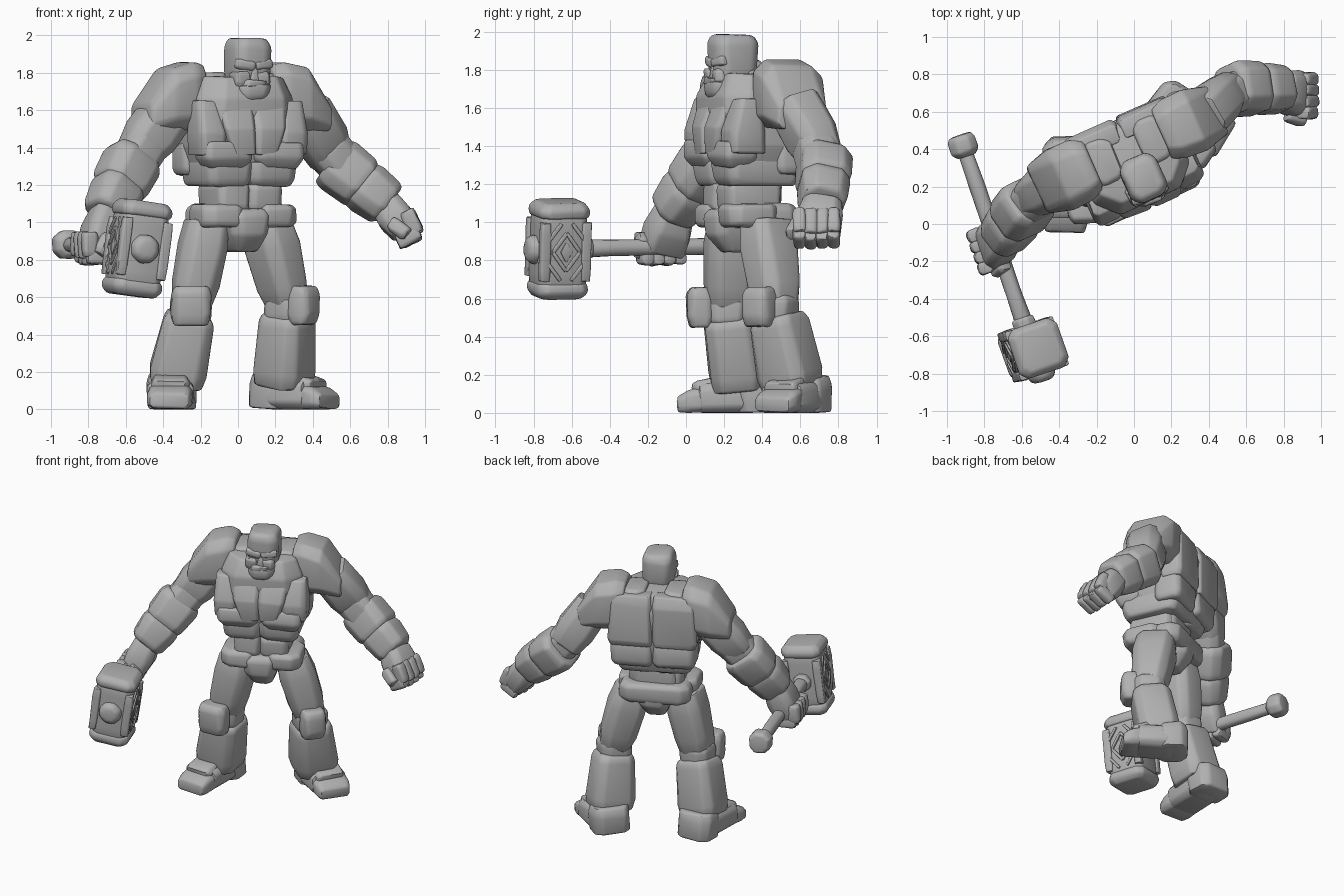
import bpy, bmesh, math, random
from mathutils import Vector as V

random.seed(4)
if "Cube" in bpy.data.objects:
    bpy.data.objects.remove(bpy.data.objects["Cube"], do_unlink=True)

GREY = (0.44, 0.44, 0.44, 1)
stone_mat = bpy.data.materials.new("grey stone")
stone_mat.use_nodes = True
stone_mat.diffuse_color = GREY
bsdf = stone_mat.node_tree.nodes["Principled BSDF"]
bsdf.inputs["Base Color"].default_value = GREY
parts = []
UP = V((0, 0, 1))


def stone(name, a, b, rows, front, cham=0.22, bevel=0.016, jitter=0.006):
    """Chiselled block lofted from a to b; rows are (t, width, depth, shift_u, shift_v)."""
    a, b = V(a), V(b)
    axis = (b - a).normalized()
    u = axis.cross(V(front)).normalized()
    v = u.cross(axis)
    bm = bmesh.new()
    rings = []
    for t, w, d, *shift in rows:
        su, sv = shift if shift else (0, 0)
        c = cham * min(w, d)
        x, y = w / 2, d / 2
        corners = [(x, y - c), (x - c, y), (c - x, y), (-x, y - c),
                   (-x, c - y), (c - x, -y), (x - c, -y), (x, c - y)]
        ring = []
        for px, py in corners:
            p = a.lerp(b, t) + u * (px + su) + v * (py + sv)
            p += V([random.uniform(-jitter, jitter) for _ in range(3)])
            p.z = max(p.z, 0)
            ring.append(bm.verts.new(p))
        rings.append(ring)
    for low, high in zip(rings, rings[1:]):
        for i in range(8):
            j = (i + 1) % 8
            bm.faces.new((low[i], low[j], high[j], high[i]))
    bm.faces.new(rings[0])
    bm.faces.new(rings[-1])
    bmesh.ops.recalc_face_normals(bm, faces=bm.faces)
    sharp = [e for e in bm.edges if e.calc_face_angle(0) > 0.3]
    bmesh.ops.bevel(bm, geom=sharp, offset=bevel, segments=2, profile=0.5,
                    affect='EDGES', clamp_overlap=True)
    mesh = bpy.data.meshes.new(name)
    bm.to_mesh(mesh)
    bm.free()
    mesh.materials.append(stone_mat)
    ob = bpy.data.objects.new(name, mesh)
    bpy.context.collection.objects.link(ob)
    parts.append(ob)
    return ob


def bulge(w, d, end=0.86):
    """Rows of a block that is slightly narrower at both ends."""
    return [(0, w * end, d * end), (0.2, w, d), (0.8, w, d), (1, w * end, d * end)]


# Body frame: the torso is turned towards its left
YAW = math.radians(24)
LEFT = V((math.cos(YAW), math.sin(YAW), 0))
FRONT = V((math.sin(YAW), -math.cos(YAW), 0))


def body(x, y, z):
    return V((0, 0.32, z)) + LEFT * x + FRONT * y


def upright(name, x, y, z0, z1, rows, **kw):
    return stone(name, body(x, y, z0), body(x, y, z1), rows, FRONT, **kw)


# Torso core, waist and pelvis
upright("chest_core", 0, -.02, 1.2, 1.78,
        [(0, .44, .36), (.35, .58, .44), (.8, .56, .47), (1, .46, .38)])
upright("waist_core", 0, 0, 1.0, 1.25, bulge(.37, .29))
upright("belt_back", 0, -.08, .96, 1.1, bulge(.49, .25))
upright("pelvis", 0, .01, .84, 1.07,
        [(0, .13, .26), (.4, .21, .4), (.85, .26, .42), (1, .21, .37)])
upright("neck", 0, .04, 1.55, 1.78, bulge(.19, .2))

for s, side in ((-1, "right_"), (1, "left_")):
    # Chest plates: an inner wedge, an outer shard and the lower curve
    upright(side + "inner_chest", s * .098, .15, 1.36, 1.635,
            [(0, .12, .2, -s * .035, 0), (.5, .18, .21, -s * .01, 0),
             (1, .2, .14, 0, -.02)], cham=.12)
    upright(side + "outer_chest", s * .235, .125, 1.36, 1.65,
            [(0, .16, .2), (.4, .17, .21), (1, .12, .14, s * .01, -.02)], cham=.18)
    upright(side + "lower_chest", s * .15, .15, 1.285, 1.43,
            [(0, .2, .13), (.4, .285, .2), (1, .28, .18)], cham=.15)
    # Ribs, belly, belt and back plates
    upright(side + "rib", s * .125, .0, 1.19, 1.33,
            [(0, .24, .36), (.25, .26, .41), (1, .28, .44)], cham=.15)
    upright(side + "back_rib", s * .145, -.15, 1.25, 1.42,
            [(0, .26, .16), (.2, .29, .2), (1, .3, .2)], cham=.15)
    upright(side + "belly", s * .093, .03, 1.06, 1.21, bulge(.19, .31, .94), cham=.15)
    upright(side + "belt", s * .15, .06, .97, 1.1, bulge(.25, .29))
    upright(side + "back_plate", s * .152, -.19, 1.41, 1.78,
            [(0, .29, .14), (.12, .305, .16), (.8, .3, .16), (1, .28, .1)], cham=.15)
    upright(side + "neck_muscle", s * .16, -.08, 1.6, 1.8,
            [(0, .24, .34), (.6, .2, .32), (1, .14, .22, -s * .02, 0)])
    # Shoulder pad: tall inner edge, long slope down to the outer edge
    stone(side + "shoulder_pad", body(s * .2, -.085, 1.66), body(s * .53, -.085, 1.66),
          [(0, .29, .28, -s * .035, 0), (.2, .36, .345, -s * .015, 0),
           (.6, .34, .355, s * .005, 0), (1, .14, .28, s * .1, 0)],
          FRONT, cham=.2, bevel=.022)
    # Cheek and brow ridge
    upright(side + "cheek", s * .055, .155, 1.73, 1.805, bulge(.09, .115), bevel=.014)
    stone(side + "brow", body(.01, .19, 1.835), body(.01 + s * .105, .175, 1.85),
          bulge(.055, .055), FRONT, bevel=.016, jitter=.003)

# Head
upright("skull", .015, .09, 1.7, 1.985,
        [(0, .18, .2), (.4, .215, .24), (.85, .22, .25), (1, .17, .19)],
        cham=.2, bevel=.02)
upright("jaw", .01, .13, 1.635, 1.735,
        [(0, .11, .13), (.35, .165, .195), (1, .185, .215)], cham=.2)
upright("upper_lip", .01, .13, 1.725, 1.76, bulge(.16, .2), bevel=.01)
upright("nose", .01, .18, 1.75, 1.83, [(0, .055, .07), (1, .04, .05)], bevel=.008,
        jitter=.002)

# Legs: hip, knee, ankle, knee pad centre, heel, toe, facing direction, pad width
legs = {
    "right_": ((-.165, .25, 1.0), (-.25, .22, .56), (-.335, .27, .13), (-.25, .075),
               (-.355, .37), (-.365, -.045), V((.05, -1, 0)), .21),
    "left_": ((.15, .42, 1.0), (.265, .47, .56), (.245, .56, .13), (.35, .385),
              (.185, .635), (.49, .45), V((.82, -.57, 0)), .17),
}
for side, (hip, knee, ankle, pad, heel, toe, face, pad_w) in legs.items():
    stone(side + "thigh", hip, knee,
          [(0, .22, .26), (.3, .25, .28), (.75, .24, .25), (1, .2, .21)],
          face + FRONT * .7)
    stone(side + "knee_joint", V(knee) + UP * .06, V(knee) - UP * .1, bulge(.22, .22), face)
    stone(side + "knee_pad", (*pad, .45), (*pad, .66),
          [(0, pad_w * .85, .1), (.25, pad_w, .14), (.8, pad_w, .14), (1, pad_w * .85, .1)],
          face, bevel=.02)
    shin_top = V(knee).lerp(V(ankle), .12)
    stone(side + "shin", shin_top, ankle,
          [(0, .23, .23), (.1, .27, .26), (.8, .3, .28), (1, .28, .26)], face, cham=.18)
    heel, toe = V((*heel, .09)), V((*toe, .09))
    stone(side + "heel", heel - UP * .09, heel + UP * .1 + face * .02,
          [(0, .25, .2), (.7, .26, .22), (1, .24, .19)], face)
    stone(side + "foot", heel, heel.lerp(toe, .72),
          [(0, .22, .17), (.2, .25, .19), (1, .25, .16, 0, -.012)], UP)
    stone(side + "toe_cap", heel.lerp(toe, .66), toe,
          [(0, .24, .14, 0, -.02), (.6, .24, .12, 0, -.03), (1, .21, .08, 0, -.045)], UP)
    stone(side + "instep", heel.lerp(toe, .45) + UP * .06, heel.lerp(toe, .8) + UP * .03,
          bulge(.2, .08), UP)

# Arms: shoulder, elbow, wrist, fist centre, then knuckle row, outward and down directions
GRIP = V((.324, -.946, -.017))
arms = {
    "right_": ((-.35, .26, 1.62), (-.55, .14, 1.35), (-.71, -.08, 1.04),
               V((-.77, -.13, .88)), GRIP, V((-.95, -.32, 0)), -UP),
    "left_": ((.36, .56, 1.62), (.5, .72, 1.33), (.81, .72, 1.09),
              V((.88, .685, .975)), V((0, -1, 0)), V((.9, 0, .43)), V((.43, 0, -.9))),
}
for side, (shoulder, elbow, wrist, fist, row, out, down) in arms.items():
    sh, el, wr = V(shoulder), V(elbow), V(wrist)
    stone(side + "upper_arm", sh, el, [(0, .25, .25), (.6, .265, .25), (1, .21, .2)], FRONT)
    stone(side + "elbow", el.lerp(sh, .35), el.lerp(wr, .3), bulge(.23, .22), FRONT)
    stone(side + "forearm_guard", el, el.lerp(wr, .55),
          [(0, .26, .25), (.2, .3, .27), (.85, .285, .27), (1, .25, .24)], FRONT)
    stone(side + "forearm", el.lerp(wr, .5), wr,
          [(0, .25, .24), (.25, .27, .255), (.85, .24, .235), (1, .2, .2)], FRONT)
    stone(side + "palm", wr.lerp(el, .08), fist + down * .03,
          [(0, .16, .2), (.5, .19, .24), (1, .16, .24)], row)
    # Curled fingers and thumb
    for i in range(4):
        base = fist + row * (i - 1.5) * .06
        knuckle = base + out * .055 + down * (.075 - .01 * abs(i - 1.5))
        stone(f"{side}finger_{i + 1}", base + out * .055 - down * .07, knuckle,
              bulge(.085, .07), row, bevel=.014, jitter=.004)
        stone(f"{side}fingertip_{i + 1}", knuckle + out * .015, base - out * .06 + down * .065,
              bulge(.08, .068), row, bevel=.014, jitter=.004)
    stone(side + "thumb", fist + row * .1 - out * .05 - down * .05,
          fist + row * .125 + out * .01 + down * .05, bulge(.075, .08), row, bevel=.014)

# Hammer frame: y runs back along the handle, z along the head
centre = V((-.54, -.67, .86))
hy = -GRIP
hz = V((.14, 0, .99))
hz = (hz - hy * hz.dot(hy)).normalized()
hx = hy.cross(hz)


def hammer(x, y, z):
    return centre + hx * x + hy * y + hz * z


def hammer_stone(name, a, b, rows, front=-hy, **kw):
    return stone(name, hammer(*a), hammer(*b), rows, front,
                 **{"cham": .14, "jitter": .003, **kw})


hammer_stone("hammer_handle", (0, .1, 0), (0, 1.12, 0),
             [(0, .1, .1), (.2, .085, .085), (.8, .085, .085), (1, .08, .08)], UP, cham=.29)
hammer_stone("hammer_collar", (0, .11, 0), (0, .18, 0), bulge(.12, .12), UP, cham=.29)
hammer_stone("hammer_pommel", (0, 1.09, 0), (0, 1.21, 0),
             [(0, .1, .1), (.25, .15, .15), (.8, .15, .15), (1, .12, .12)], UP, cham=.27,
             bevel=.01)
hammer_stone("hammer_core", (0, 0, -.2), (0, 0, .2), bulge(.262, .262, .97))
hammer_stone("hammer_knob", (0, -.11, 0), (0, -.18, 0),
             [(0, .15, .15), (.6, .15, .15), (1, .1, .1)], UP, cham=.29)
for s, end in ((-1, "lower"), (1, "upper")):
    hammer_stone(end + "_hammer_cap", (0, 0, s * .17), (0, 0, s * .255),
                 [(0, .26, .26), (.3, .28, .28), (.65, .275, .275), (1, .22, .22)])
    # Corner posts, and the framed diamond on each side face
    for q in (-1, 1):
        hammer_stone(f"{end}_hammer_post", (s * .113, q * .113, -.155),
                     (s * .113, q * .113, .155), bulge(.055, .055), bevel=.008)
        for r in (-1, 1):
            hammer_stone("hammer_diamond_bar", (s * .13, q * .075, 0),
                         (s * .13, 0, r * .1), bulge(.02, .022), hx, bevel=.005, jitter=0)
            hammer_stone("hammer_corner_bar", (s * .13, q * .1, r * .06),
                         (s * .13, q * .03, r * .15), bulge(.02, .02), hx,
                         bevel=.005, jitter=0)
    hammer_stone("hammer_diamond", (s * .13, 0, -.05), (s * .13, 0, .05),
                 [(0, .01, .015), (.5, .065, .015), (1, .01, .015)], hx,
                 bevel=.003, jitter=0)

# Soft shading that keeps the chiselled edges
bpy.ops.object.select_all(action='DESELECT')
for ob in parts:
    ob.select_set(True)
bpy.context.view_layer.objects.active = parts[0]
bpy.ops.object.shade_smooth_by_angle(angle=math.radians(38))
